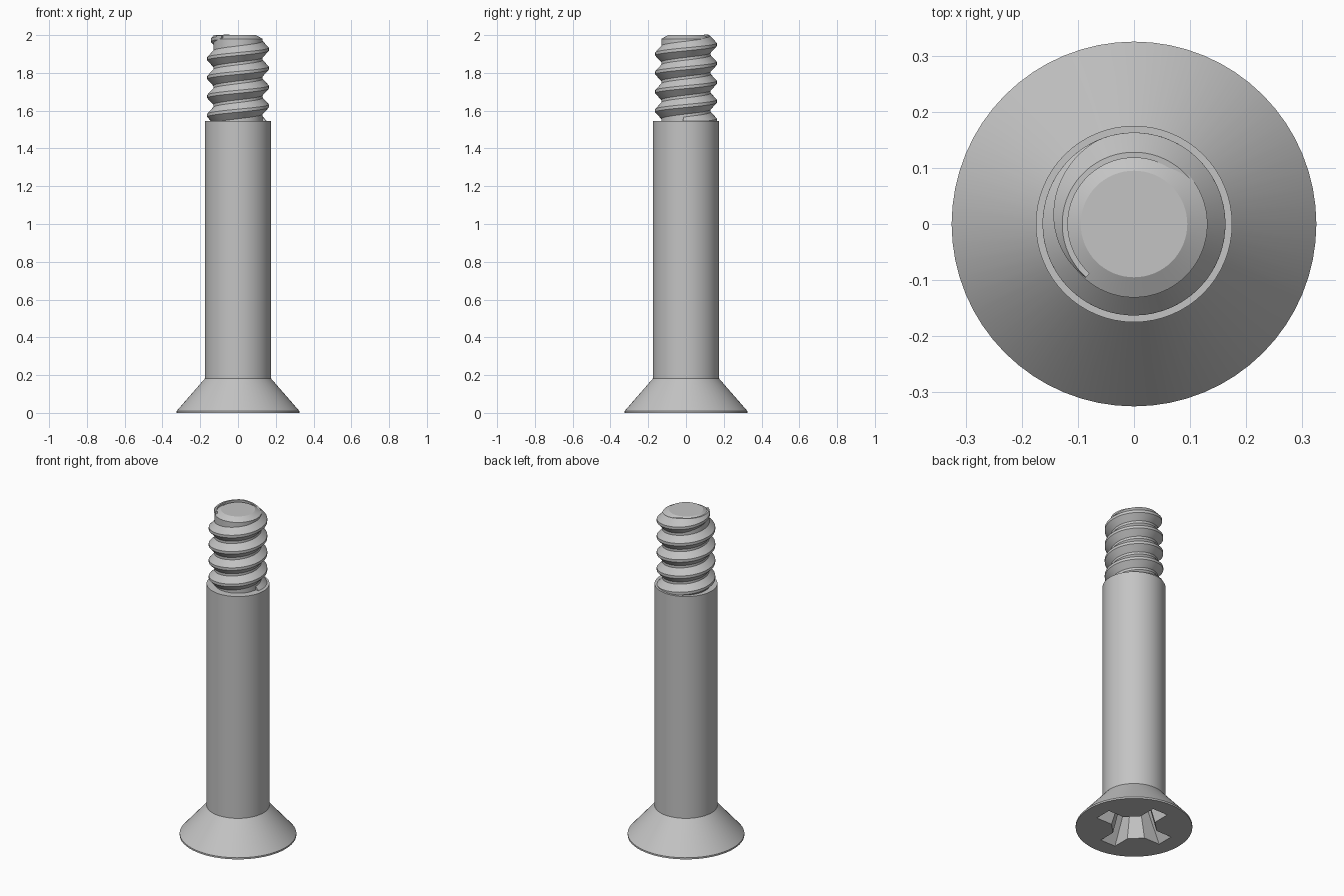
import bpy
import bmesh
from math import cos, sin, pi, tau, radians

cube = bpy.data.objects.get("Cube")
if cube:
    bpy.data.objects.remove(cube, do_unlink=True)

steel = bpy.data.materials.new("grey steel")
steel.use_nodes = True
GREY = (0.55, 0.55, 0.55, 1)
steel.diffuse_color = GREY
steel.node_tree.nodes["Principled BSDF"].inputs["Base Color"].default_value = GREY


def finish(bm, name):
    bmesh.ops.recalc_face_normals(bm, faces=bm.faces)
    mesh = bpy.data.meshes.new(name)
    bm.to_mesh(mesh)
    bm.free()
    mesh.materials.append(steel)
    obj = bpy.data.objects.new(name, mesh)
    bpy.context.collection.objects.link(obj)
    return obj


def select(obj):
    bpy.ops.object.select_all(action='DESELECT')
    obj.select_set(True)
    bpy.context.view_layer.objects.active = obj


def smooth(obj, angle=25):
    select(obj)
    bpy.ops.object.shade_smooth_by_angle(angle=radians(angle))


def loft(bm, rings, closed=True):
    """Bridge successive point rings and cap both ends."""
    rows = [[bm.verts.new(p) for p in ring] for ring in rings]
    n = len(rows[0])
    for a, b in zip(rows, rows[1:]):
        for i in range(n):
            j = (i + 1) % n
            bm.faces.new((a[i], a[j], b[j], b[i]))
    bm.faces.new(rows[0])
    bm.faces.new(rows[-1])


def lathe(name, profile, sides=64):
    bm = bmesh.new()
    loft(bm, [[(r * cos(tau * i / sides), r * sin(tau * i / sides), z)
               for i in range(sides)] for r, z in profile])
    return finish(bm, name)


# Countersunk head and plain shank
body = lathe("head_and_shank", [(0.325, 0), (0.325, 0.01), (0.175, 0.182), (0.175, 1.545)])

# Threaded core with chamfered tip
core = lathe("thread_core", [(0.131, 1.5), (0.131, 1.98), (0.095, 2.0)])


# Tapered cross recess in the head
def cross(reach, half, inner, z):
    ring = []
    for k in range(4):
        c, s = cos(k * pi / 2), sin(k * pi / 2)
        for x, y in ((reach, -half), (reach, half), (inner, half), (half, inner)):
            ring.append((x * c - y * s, x * s + y * c, z))
    return ring


bm = bmesh.new()
loft(bm, [cross(0.238, 0.054, 0.125, -0.02), cross(0.13, 0.035, 0.075, 0.17)])
cutter = finish(bm, "recess_cutter")
cutter.hide_render = True
cut = body.modifiers.new("recess", 'BOOLEAN')
cut.operation = 'DIFFERENCE'
cut.solver = 'EXACT'
cut.object = cutter
select(body)
bpy.ops.object.modifier_apply(modifier=cut.name)
bpy.data.objects.remove(cutter, do_unlink=True)

# Right-handed helical thread, fading out below the tip
PITCH, STEPS = 0.1, 64
ROOT, CREST = 0.128, 0.163
end = radians(228)
start = end - tau * 4.65
fade = radians(115)
count = int((end - start) / tau * STEPS)
sections = []
for i in range(count + 1):
    a = start + (end - start) * i / count
    z = 1.925 + PITCH * a / tau
    k = max(0.03, min(1, (end - a) / fade))
    top = ROOT + (CREST - ROOT) * k
    wide, tip = 0.01 + 0.036 * k, 0.008
    sections.append([(r * cos(a), r * sin(a), z + dz) for r, dz in
                     ((ROOT - 0.01, -wide), (ROOT, -wide), (top, -tip),
                      (top, tip), (ROOT, wide), (ROOT - 0.01, wide))])
bm = bmesh.new()
loft(bm, sections)
thread = finish(bm, "thread_ridge")

for part in (body, core, thread):
    smooth(part)
